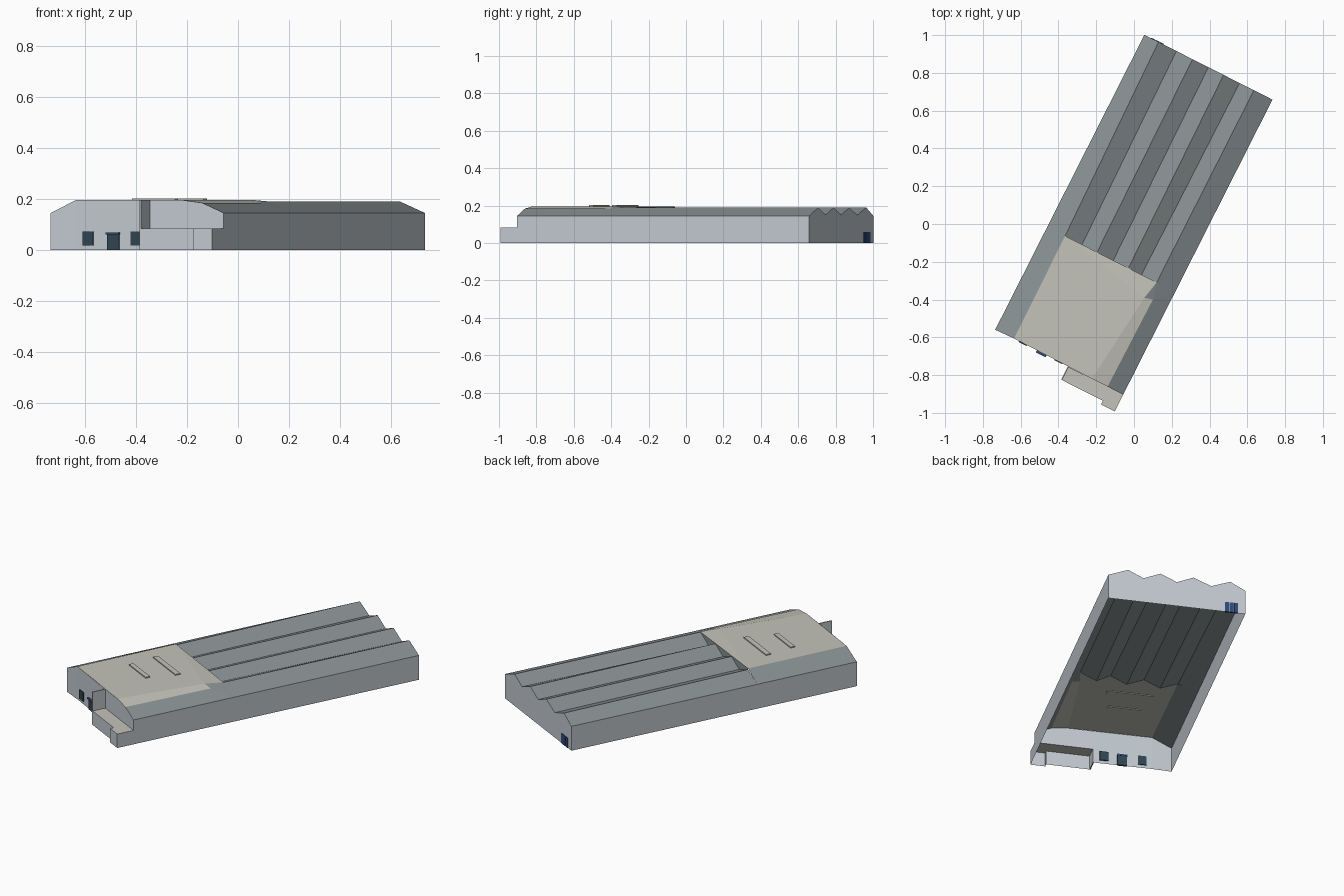
import bpy, bmesh
from mathutils import Vector, Matrix

if "Cube" in bpy.data.objects:
    bpy.data.objects.remove(bpy.data.objects["Cube"])

# Plan frame: u across the hall, v along it, from the front-left corner
O, U, V = Vector((-0.735, -0.56, 0)), Vector((0.8923, -0.4514, 0)), Vector((0.4514, 0.8923, 0))


def P(u, v, z):
    return O + U * u + V * v + Vector((0, 0, z))


def material(name, rgb):
    m = bpy.data.materials.new(name)
    m.diffuse_color = (*rgb, 1)
    m.use_nodes = True
    m.node_tree.nodes["Principled BSDF"].inputs["Base Color"].default_value = m.diffuse_color
    return m


WALL = material("wall_grey", (0.55, 0.60, 0.64))
METAL = material("roof_metal", (0.25, 0.28, 0.29))
FLAT = material("flat_roof", (0.55, 0.55, 0.49))
GLASS = material("dark_glass", (0.03, 0.06, 0.08))
BLUE = material("door_blue", (0.03, 0.07, 0.2))


def finish(bm, name, mat):
    me = bpy.data.meshes.new(name)
    bm.to_mesh(me)
    bm.free()
    me.materials.append(mat)
    bpy.context.collection.objects.link(bpy.data.objects.new(name, me))


def sheet(name, polys, mat, inside=(0.38, 0.87, 0.05)):
    """Thin surface from (u, v, z) polygons, facing up or away from 'inside'."""
    bm = bmesh.new()
    ref = P(*inside)
    for poly in polys:
        f = bm.faces.new([bm.verts.new(P(*p)) for p in poly])
        f.normal_update()
        side = f.normal.z if abs(f.normal.z) > 0.1 else f.normal.dot(f.calc_center_median() - ref)
        if side < 0:
            f.normal_flip()
    bmesh.ops.remove_doubles(bm, verts=bm.verts, dist=1e-5)
    finish(bm, name, mat)


def box(name, u, v, z, mat):
    """Box spanning the given (low, high) ranges in plan frame."""
    bm = bmesh.new()
    bmesh.ops.create_cube(bm, size=1)
    for w in bm.verts:
        w.co = P(*[r[0] + (r[1] - r[0]) * (c + 0.5) for r, c in zip((u, v, z), w.co)])
    bmesh.ops.recalc_face_normals(bm, faces=bm.faces)
    finish(bm, name, mat)


W, L, M = 0.76, 1.75, 0.61          # width, length, start of ridged roof
EAVE, RIDGE, TOP, LOW = 0.145, 0.19, 0.196, 0.083

# Ridged roof between a middle and a back zigzag profile
heights = [EAVE] + [RIDGE, 0.149] * 3 + [RIDGE, EAVE]
mid = [(u, M, z) for u, z in zip((0, .106, .207, .296, .392, .482, .56, .65, W), heights)]
back = [(u, L, z) for u, z in zip((0, .084, .19, .286, .38, .47, .565, .65, W), heights)]
sheet("ridged_roof", [(mid[i], mid[i + 1], back[i + 1], back[i]) for i in range(8)], METAL)

# Front flat roof with a gently falling right-hand facet
lf, lb = (.11, 0.004, TOP), (.106, M, TOP)
rf, rb = (.667, 0, .184), (.673, .519, .183)
cf, cb = (.575, 0, TOP), (.628, .508, TOP)
end = (.65, M, RIDGE)
sheet("flat_roof", [(lf, cf, cb, lb), (lb, cb, end), (cf, rf, rb, cb)], FLAT)
sheet("front_side_slopes", [((0, 0, EAVE), lf, lb, (0, M, EAVE)),
                            (rf, (W, 0, EAVE), (W, M, EAVE), rb),
                            (rb, (W, M, EAVE), end), (cb, rb, end)], METAL)
sheet("step_gable", [[lb] + mid[1:8]], METAL, inside=(0.38, 0.3, 0.05))

# Walls
for name, u in (("left_wall", 0), ("right_wall", W)):
    sheet(name, [((u, 0, 0), (u, L, 0), (u, L, EAVE), (u, 0, EAVE))], WALL)
sheet("back_wall", [[(0, L, 0)] + back + [(W, L, 0)]], WALL)
F = 0.434                            # edge of the low front extension
sheet("front_wall", [((0, 0, 0), (.11, .004, 0), lf, (0, 0, EAVE)),
                     ((.11, .004, 0), (F, 0, 0), (F, 0, TOP), lf),
                     ((F, 0, LOW), (W, 0, LOW), (W, 0, EAVE), rf, cf, (F, 0, TOP))], WALL)

# Low extension with a jog, and the full-height fin beside it
plan = [(F, 0), (F, -.078), (.678, -.078), (.678, -.1), (W, -.1), (W, 0)]
sheet("extension_walls", [((*a, 0), (*b, 0), (*b, LOW), (*a, LOW)) for a, b in zip(plan, plan[1:])],
      WALL, inside=(0.6, -0.02, 0.04))
sheet("extension_roof", [[(*p, LOW) for p in plan]], FLAT)
box("fin_wall", (F - .003, F + .003), (-.078, 0), (0, TOP), WALL)

# Roof skylights
for i, (u, v, length, width) in enumerate(((.333, .432, .255, .03), (.322, .271, .19, .027))):
    box(f"skylight_{i + 1}", (u - length / 2, u + length / 2), (v - width / 2, v + width / 2),
        (TOP - .004, TOP + .006), FLAT)

# Front windows, door and canopy
for i, u in enumerate((.14, .353)):
    box(f"front_window_{i + 1}", (u, u + .047), (-.002, .008), (.018, .072), GLASS)
box("front_door", (.248, .302), (-.003, .008), (0, .06), GLASS)
box("door_canopy", (.246, .304), (-.01, .008), (.061, .069), BLUE)

# Back door leaves
for i in range(3):
    u = .04 + i * .026
    box(f"back_door_leaf_{i + 1}", (u, u + .022), (L - .006, L + .003), (0, .06), BLUE)
